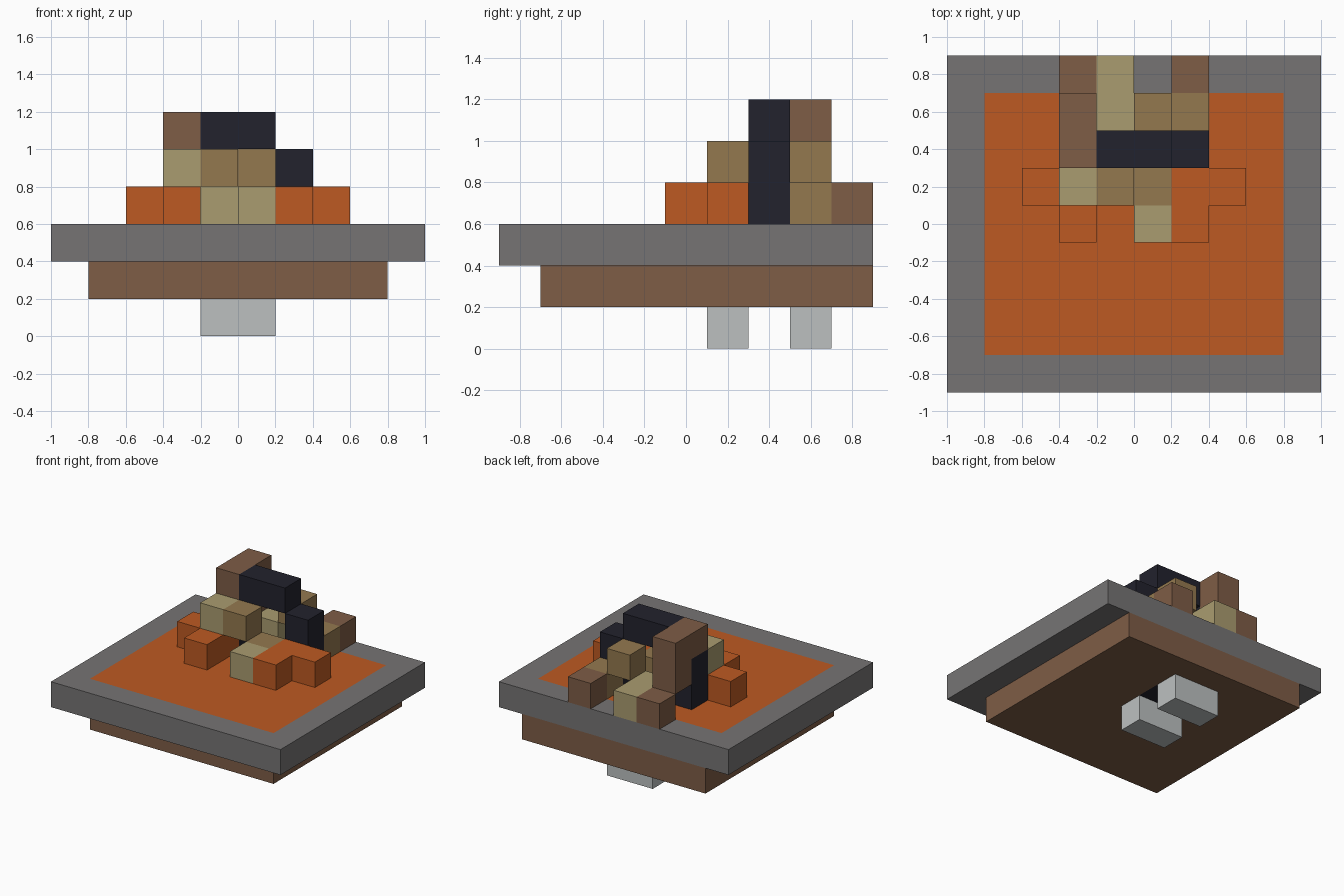
import bpy
import bmesh
from mathutils import Vector

cube = bpy.data.objects.get("Cube")
if cube:
    bpy.data.objects.remove(cube, do_unlink=True)

U = 0.2  # edge of one block


def material(name, hex_code):
    rgb = [int(hex_code[i:i + 2], 16) / 255 for i in (0, 2, 4)]
    lin = [c / 12.92 if c < 0.04045 else ((c + 0.055) / 1.055) ** 2.4 for c in rgb]
    mat = bpy.data.materials.new(name)
    mat.use_nodes = True
    mat.diffuse_color = (*lin, 1)
    mat.node_tree.nodes["Principled BSDF"].inputs["Base Color"].default_value = (*lin, 1)
    return mat


GREY = material("stone grey", "767474")
ORANGE = material("burnt orange", "BD5A22")
BROWN = material("earth brown", "7E5D46")
TAN = material("dark tan", "94794F")
KHAKI = material("pale khaki", "AA9C70")
BLACK = material("blue black", "22222D")
SILVER = material("light silver", "BCC0C0")


def box(name, mat, x, y, z, inset=None):
    """Box from (min, max) ranges; inset = (x range, y range, z side, material)."""
    bm = bmesh.new()
    bmesh.ops.create_cube(bm, size=1)
    for v in bm.verts:
        for i, (lo, hi) in enumerate((x, y, z)):
            v.co[i] = hi if v.co[i] > 0 else lo
    mesh = bpy.data.meshes.new(name)
    mesh.materials.append(mat)
    if inset:
        mesh.materials.append(inset[3])
        # Cut the outline of the coloured field, then paint the faces inside it
        for axis in (0, 1):
            normal = Vector((axis == 0, axis == 1, 0))
            for edge in inset[axis]:
                bmesh.ops.bisect_plane(bm, geom=bm.verts[:] + bm.edges[:] + bm.faces[:],
                                       plane_co=normal * edge, plane_no=normal)
        bm.normal_update()
        for f in bm.faces:
            c = f.calc_center_median()
            inside = all(inset[i][0] < c[i] < inset[i][1] for i in (0, 1))
            if inside and f.normal.z * inset[2] > 0.5:
                f.material_index = 1
    bm.to_mesh(mesh)
    bm.free()
    obj = bpy.data.objects.new(name, mesh)
    bpy.context.collection.objects.link(obj)
    return obj


def blocks(name, mat, x, y, z, nx=1, ny=1, nz=1):
    """Run of blocks starting at a corner, sized in whole blocks."""
    return box(name, mat, (x, x + nx * U), (y, y + ny * U), (z, z + nz * U))


# Base: bordered slab on a smaller plinth, with two feet
box("bordered_slab", GREY, (-1, 1), (-0.9, 0.9), (0.4, 0.6),
    ((-0.8, 0.8), (-0.7, 0.7), 1, ORANGE))
box("plinth", BROWN, (-0.8, 0.8), (-0.7, 0.9), (0.2, 0.4),
    ((-0.2, 0.2), (0.3, 0.5), -1, BLACK))
for label, y in (("front", 0.1), ("back", 0.5)):
    blocks(label + "_foot", SILVER, -0.2, y, 0, nx=2)

# Dark arch
blocks("arch_top", BLACK, -0.2, 0.3, 1.0, nx=2)
for label, x in (("right", -0.4), ("left", 0.2)):
    blocks(label + "_arch_post", BLACK, x, 0.3, 0.6, nz=2)

# Orange corner pieces, mirrored on either side
for label, outer, inner in (("right", -0.6, -0.4), ("left", 0.2, 0.2)):
    blocks(label + "_orange_row", ORANGE, outer, 0.1, 0.6, nx=2)
    blocks(label + "_orange_front", ORANGE, inner, -0.1, 0.6)

# Front steps
blocks("high_khaki_step", KHAKI, -0.4, 0.1, 0.8)
blocks("high_tan_step", TAN, -0.2, 0.1, 0.8)
blocks("low_tan_step", TAN, 0, 0.1, 0.6)
blocks("low_khaki_step", KHAKI, 0, -0.1, 0.6)

# Back steps
blocks("back_khaki_beam", KHAKI, -0.2, 0.5, 0.6, ny=2)
blocks("back_high_tan", TAN, 0, 0.5, 0.8)
blocks("back_low_tan", TAN, 0.2, 0.5, 0.6)
for label, x in (("right", -0.4), ("left", 0.2)):
    blocks(label + "_back_brown", BROWN, x, 0.7, 0.6)

# Brown hook leaning over the arch post
blocks("hook_column", BROWN, -0.4, 0.5, 0.8, nz=2)
blocks("hook_top", BROWN, -0.4, 0.3, 1.0)
